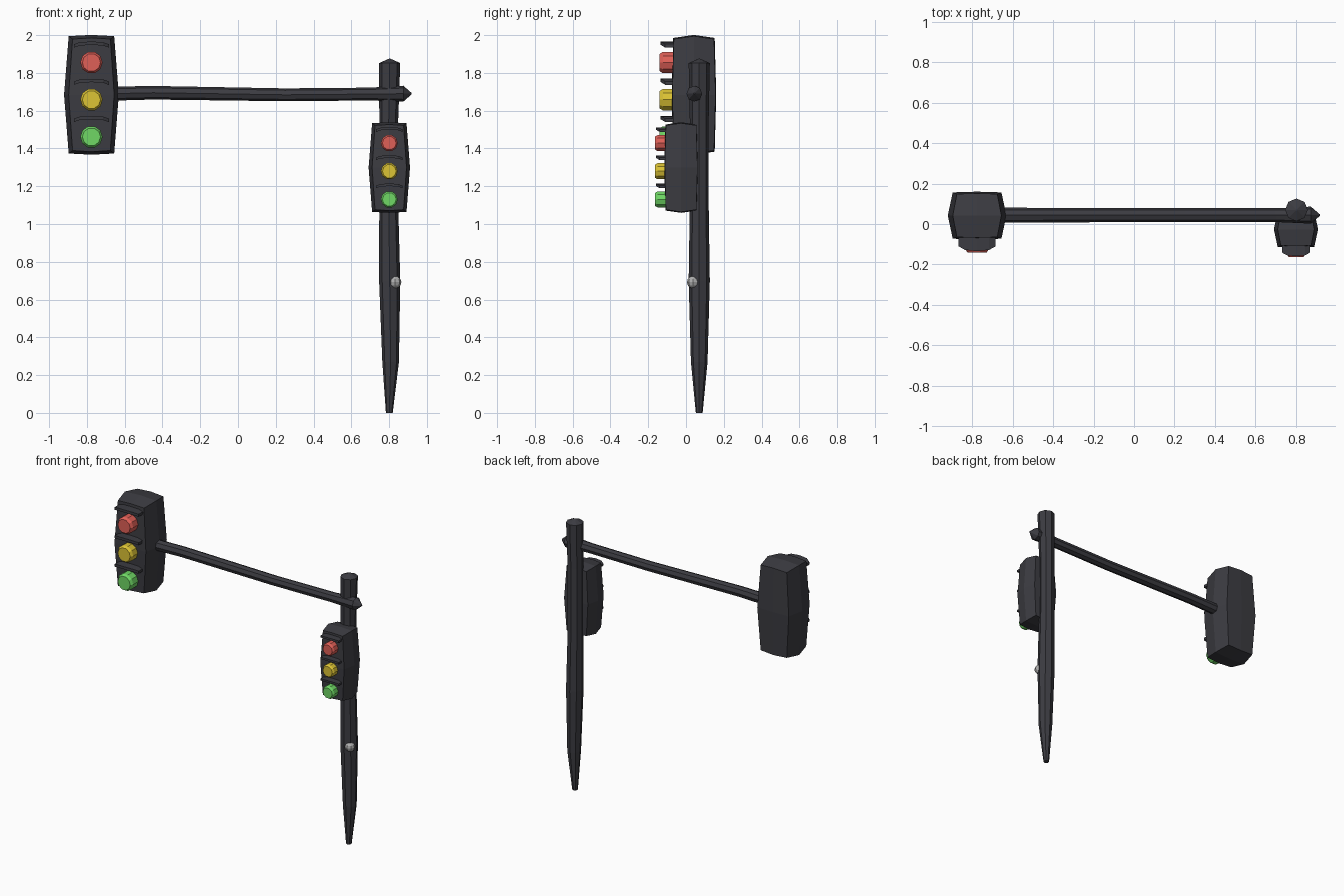
import bpy, bmesh, math
from mathutils import Vector, Matrix

if "Cube" in bpy.data.objects:
    bpy.data.objects.remove(bpy.data.objects["Cube"])


def material(name, rgb):
    m = bpy.data.materials.new(name)
    m.diffuse_color = (*rgb, 1)
    m.use_nodes = True
    m.node_tree.nodes["Principled BSDF"].inputs["Base Color"].default_value = m.diffuse_color
    return m


BLACK = material("charcoal", (0.045, 0.045, 0.054))
RED = material("signal red", (0.74, 0.115, 0.095))
YELLOW = material("signal yellow", (0.72, 0.55, 0.035))
GREEN = material("signal green", (0.16, 0.68, 0.13))
GREY = material("button grey", (0.42, 0.42, 0.42))


def finish(bm, name, mat, matrix=Matrix()):
    bmesh.ops.transform(bm, matrix=matrix, verts=bm.verts)
    bmesh.ops.recalc_face_normals(bm, faces=bm.faces)
    me = bpy.data.meshes.new(name)
    bm.to_mesh(me)
    bm.free()
    me.materials.append(mat)
    ob = bpy.data.objects.new(name, me)
    bpy.context.collection.objects.link(ob)
    return ob


def tube(name, rings, axis, mat, sides=8, matrix=Matrix()):
    """Faceted tube through (centre, radius) rings; caps at both ends."""
    bm = bmesh.new()
    rot = Vector((0, 0, 1)).rotation_difference(Vector(axis)).to_matrix()
    loops = []
    for c, r in rings:
        loops.append([bm.verts.new(Vector(c) + rot @ Vector((
            r * math.cos(2 * math.pi * i / sides),
            r * math.sin(2 * math.pi * i / sides), 0))) for i in range(sides)])
    for a, b in zip(loops, loops[1:]):
        for i in range(sides):
            j = (i + 1) % sides
            bm.faces.new((a[i], a[j], b[j], b[i]))
    bm.faces.new(loops[0])
    bm.faces.new(loops[-1])
    return finish(bm, name, mat, matrix)


def housing(name, matrix):
    """Box with a bulge in the middle of every side."""
    bm = bmesh.new()
    bmesh.ops.create_cube(bm, size=2)
    bmesh.ops.subdivide_edges(bm, edges=bm.edges[:], cuts=1, use_grid_fill=True)
    for v in bm.verts:
        x, y, z = v.co
        ax, ay, az = abs(x), abs(y), abs(z)
        v.co = (x * 0.145 * (1 - 0.17 * ay) * (1 - 0.17 * az),
                y * 0.118 * (1 - 0.07 * az) * (1 - 0.03 * ax),
                z * 0.317 * (1 - 0.05 * ay) * (1 - 0.02 * ax))
    finish(bm, name, BLACK, matrix)


def visor(name, z, matrix):
    """Slightly arched shade above a lens."""
    bm = bmesh.new()
    section = [(-0.092, -0.152, -0.014), (-0.06, -0.17, -0.003), (0, -0.176, 0),
               (0.06, -0.17, -0.003), (0.092, -0.152, -0.014)]
    cols = [[bm.verts.new(p) for p in ((x, -0.10, z + d + 0.009), (x, y, z + d + 0.009),
                                       (x, y, z + d - 0.009), (x, -0.10, z + d - 0.009))]
            for x, y, d in section]
    for a, b in zip(cols, cols[1:]):
        for i in range(4):
            j = (i + 1) % 4
            bm.faces.new((a[i], a[j], b[j], b[i]))
    bm.faces.new(cols[0])
    bm.faces.new(cols[-1])
    finish(bm, name, BLACK, matrix)


def signal(prefix, centre, scale):
    m = Matrix.Translation(centre) @ Matrix.Scale(scale, 4)
    housing(prefix + "_housing", m)
    for label, mat, z in (("red", RED, 0.171), ("yellow", YELLOW, -0.026), ("green", GREEN, -0.223)):
        tube(f"{prefix}_{label}_lens",
             [((0, -0.10, z), 0.059), ((0, -0.165, z), 0.059), ((0, -0.182, z), 0.048)],
             (0, -1, 0), mat, 10, m)
        visor(f"{prefix}_{label}_visor", z + 0.102, m)


# two signal heads, the smaller one on the pole
signal("arm_signal", (-0.776, 0.042, 1.684), 1.0)
signal("pole_signal", (0.801, -0.026, 1.299), 0.756)

# pole, tapering to a narrow foot, with a low pointed cap
tube("pole", [((x, 0.07, z), r) for x, z, r in (
    (0.801, 0, 0.018), (0.808, 0.27, 0.044), (0.803, 0.7, 0.056), (0.798, 1.1, 0.05),
    (0.798, 1.55, 0.05), (0.803, 1.852, 0.056), (0.803, 1.875, 0.004))], (0, 0, 1), BLACK)

# horizontal arm with flared, pointed end
tube("arm", [((x, 0.044, z), r) for x, z, r in (
    (-0.67, 1.69, 0.037), (-0.45, 1.695, 0.036), (0.25, 1.684, 0.034), (0.7, 1.688, 0.034),
    (0.875, 1.69, 0.042), (0.919, 1.69, 0.004))], (1, 0, 0), BLACK)

# push button on the pole
bm = bmesh.new()
bmesh.ops.create_uvsphere(bm, u_segments=8, v_segments=6, radius=0.033)
finish(bm, "push_button", GREY, Matrix.Translation((0.832, 0.038, 0.692)))
